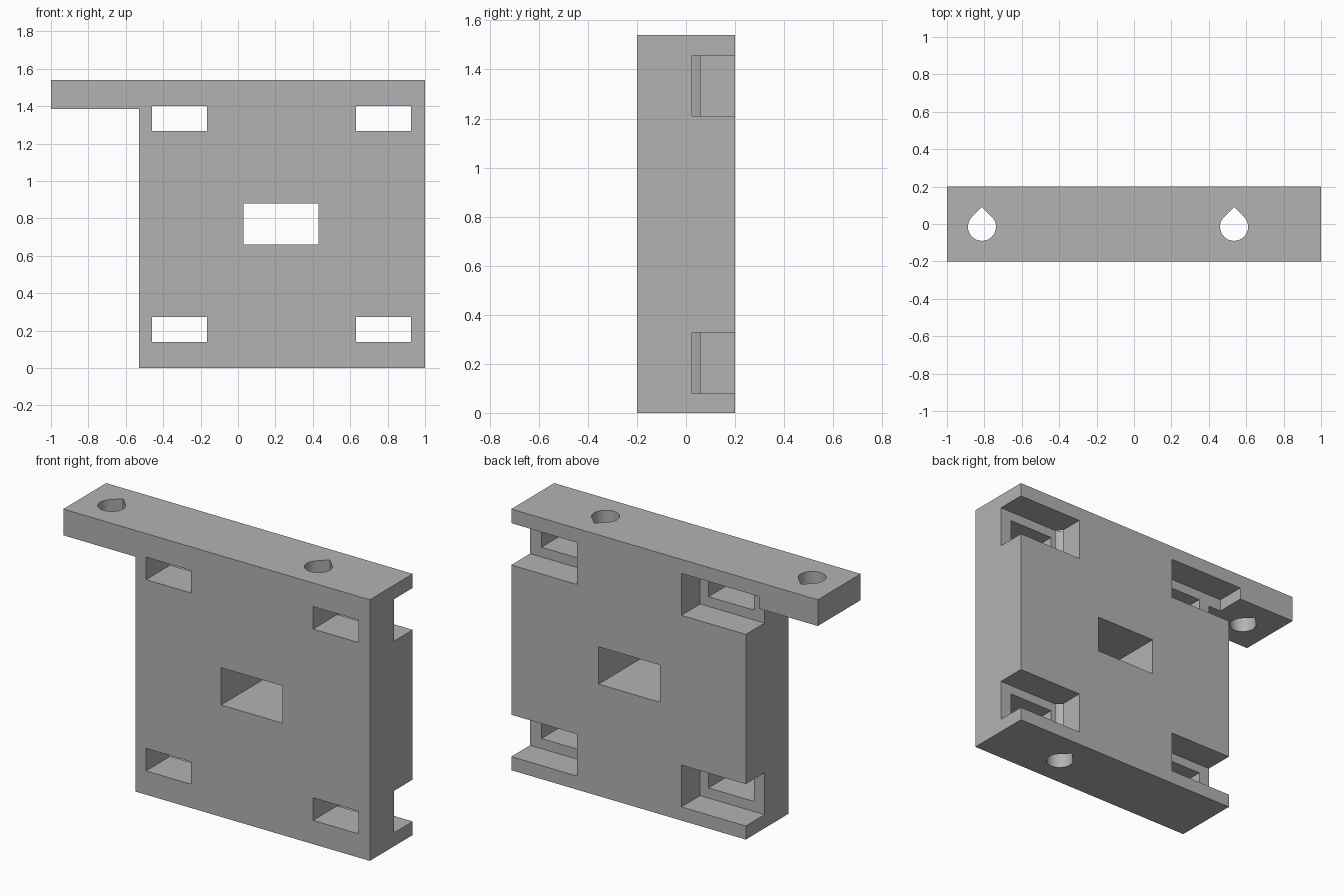
import bpy
import bmesh
from math import cos, sin, pi
from mathutils import Vector

cube = bpy.data.objects.get("Cube")
if cube:
    bpy.data.objects.remove(cube, do_unlink=True)

grey = bpy.data.materials.new("plain grey")
grey.use_nodes = True
colour = (0.45, 0.45, 0.45, 1)
grey.diffuse_color = colour
grey.node_tree.nodes["Principled BSDF"].inputs["Base Color"].default_value = colour


def prism(name, outline, travel):
    """Extrude a flat outline along a vector into a solid object."""
    bm = bmesh.new()
    face = bm.faces.new([bm.verts.new(p) for p in outline])
    moved = bmesh.ops.extrude_face_region(bm, geom=[face])["geom"]
    bmesh.ops.translate(bm, vec=Vector(travel),
                        verts=[v for v in moved if isinstance(v, bmesh.types.BMVert)])
    bmesh.ops.recalc_face_normals(bm, faces=bm.faces)
    mesh = bpy.data.meshes.new(name)
    bm.to_mesh(mesh)
    bm.free()
    mesh.materials.append(grey)
    obj = bpy.data.objects.new(name, mesh)
    bpy.context.collection.objects.link(obj)
    return obj


def box(name, x0, x1, y0, y1, z0, z1):
    outline = [(x0, y0, z0), (x1, y0, z0), (x1, y0, z1), (x0, y0, z1)]
    return prism(name, outline, (0, y1 - y0, 0))


# Plate with a top bar reaching past its right edge
profile = [(-0.53, 0), (1, 0), (1, 1.54), (-1, 1.54), (-1, 1.385), (-0.53, 1.385)]
plate = prism("mounting_plate", [(x, -0.2, z) for x, z in profile], (0, 0.4, 0))

# Centre window
cutters = [box("centre_window_cutter", 0.03, 0.43, -0.5, 0.5, 0.66, 0.88)]

# Corner windows, each with a pocket behind that opens to the side
for level, z, pz in (("lower", 0.14, 0.08), ("upper", 1.268, 1.21)):
    for side, x, p0, p1 in (("right", -0.46, -0.615, -0.11), ("left", 0.63, 0.57, 1.1)):
        label = f"{level}_{side}"
        cutters.append(box(label + "_window_cutter", x, x + 0.295, -0.5, 0.5, z, z + 0.133))
        cutters.append(box(label + "_pocket_cutter", p0, p1, 0.025, 0.5, pz, pz + 0.247))

# Teardrop holes running the full height
radius, segments = 0.075, 24
for side, x in (("right", -0.813), ("left", 0.535)):
    arc = [pi * (0.75 + 1.5 * i / segments) for i in range(segments + 1)]
    drop = [(x + radius * cos(a), radius * sin(a) - 0.015, -0.5) for a in arc]
    drop.append((x, radius * 2 ** 0.5 - 0.015, -0.5))
    cutters.append(prism(side + "_hole_cutter", drop, (0, 0, 3)))

# Cut every opening out of the plate
for cutter in cutters:
    cutter.hide_render = True
    cutter.display_type = "WIRE"
    mod = plate.modifiers.new(cutter.name, "BOOLEAN")
    mod.operation = "DIFFERENCE"
    mod.solver = "EXACT"
    mod.object = cutter

# Bake the cuts and remove the helpers
bpy.context.view_layer.update()
graph = bpy.context.evaluated_depsgraph_get()
result = bpy.data.meshes.new_from_object(plate.evaluated_get(graph))
plate.modifiers.clear()
plate.data = result
for cutter in cutters:
    bpy.data.objects.remove(cutter, do_unlink=True)

# Smooth the round holes while keeping the edges crisp
bpy.ops.object.select_all(action="DESELECT")
plate.select_set(True)
bpy.context.view_layer.objects.active = plate
bpy.ops.object.shade_smooth_by_angle(angle=pi / 6)
